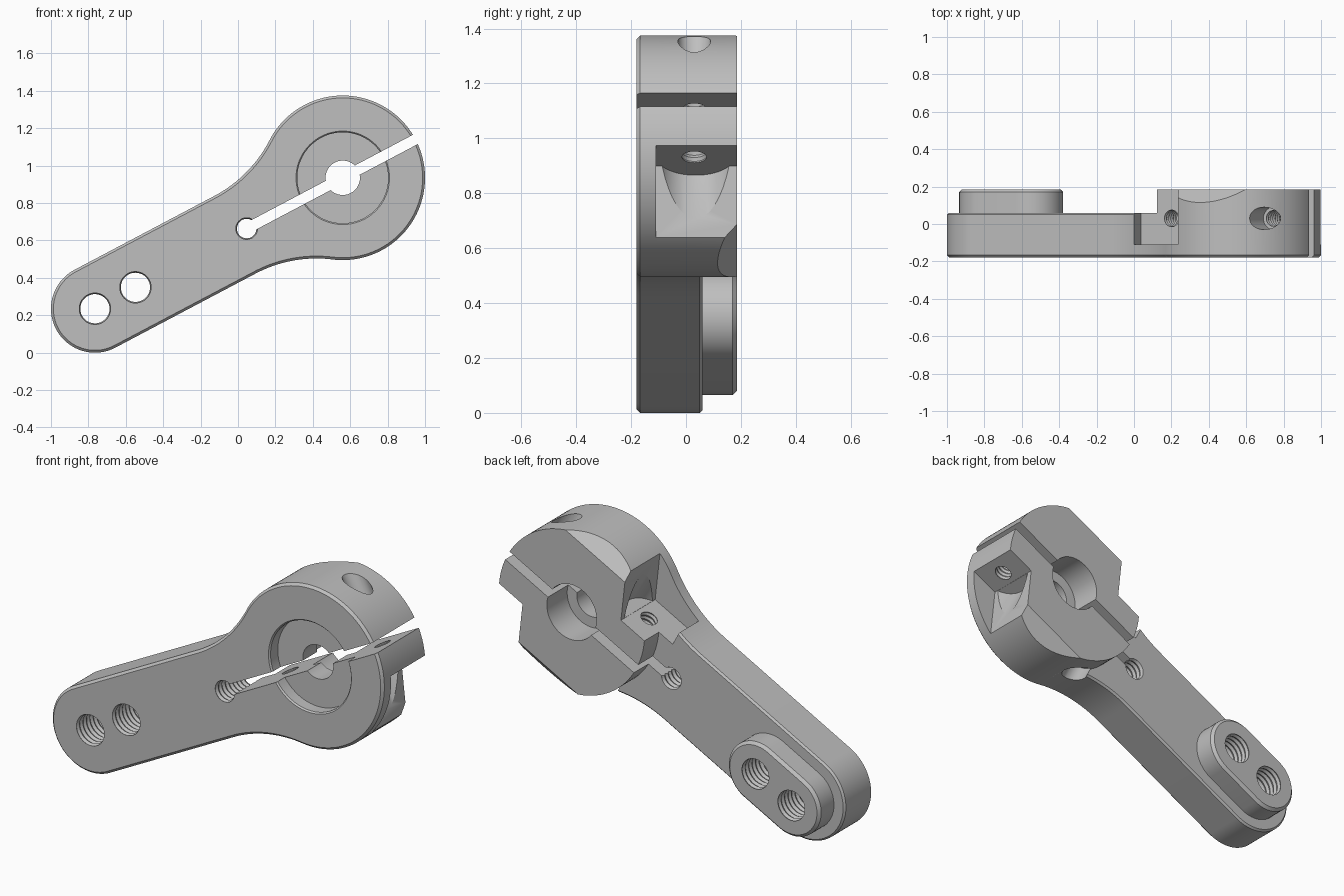
import bpy, bmesh, math
from mathutils import Vector

cube = bpy.data.objects.get("Cube")
if cube:
    bpy.data.objects.remove(cube, do_unlink=True)

# Local frame: s runs along the arm, n across it, y through the thickness
HUB = Vector((0.56, 0.935))
LEN = 1.4985
ANG = math.atan2(0.70, 1.325)
FRONT, STEP, BACK = -0.18, 0.06, 0.185
HUB_R, ARM_R, FILLET = 0.44, 0.235, 0.70


def place(s, n, y):
    c, d = math.cos(ANG), math.sin(ANG)
    return (HUB.x + s * c - n * d, y, HUB.y + s * d + n * c)


def arc(cx, cy, r, a0, a1, steps):
    return [(cx + r * math.cos(math.radians(a0 + (a1 - a0) * i / steps)),
             cy + r * math.sin(math.radians(a0 + (a1 - a0) * i / steps)))
            for i in range(steps + 1)]


def inset(points, d):
    """Offset a closed outline inwards by d."""
    if d == 0:
        return points
    count = len(points)
    area = sum(points[i - 1][0] * points[i][1] - points[i][0] * points[i - 1][1]
               for i in range(count))
    sign = 1 if area > 0 else -1
    result = []
    for i in range(count):
        p = Vector(points[i])
        e1 = (p - Vector(points[i - 1])).normalized()
        e2 = (Vector(points[(i + 1) % count]) - p).normalized()
        n1, n2 = Vector((-e1.y, e1.x)), Vector((-e2.y, e2.x))
        result.append(tuple(p + (n1 + n2) * (sign * d / (1 + n1.dot(n2)))))
    return result


def loft(name, rings):
    """Closed solid through rings of equal length."""
    bm = bmesh.new()
    loops = [[bm.verts.new(p) for p in ring] for ring in rings]
    for a, b in zip(loops, loops[1:]):
        for i in range(len(a)):
            bm.faces.new((a[i - 1], a[i], b[i], b[i - 1]))
    bm.faces.new(loops[0])
    bm.faces.new(loops[-1])
    bmesh.ops.recalc_face_normals(bm, faces=bm.faces)
    mesh = bpy.data.meshes.new(name)
    bm.to_mesh(mesh)
    bm.free()
    obj = bpy.data.objects.new(name, mesh)
    bpy.context.collection.objects.link(obj)
    return obj


def prism(name, outline, y0, y1, c0=0, c1=0):
    """Outline in (s, n) extruded along y with optional end chamfers."""
    levels = [(y0, c0)] + ([(y0 + c0, 0)] if c0 else [])
    levels += ([(y1 - c1, 0)] if c1 else []) + [(y1, c1)]
    return loft(name, [[place(s, n, y) for s, n in inset(outline, c)] for y, c in levels])


def lathe(name, profile, s0, along_y=True, y0=0, flip=1, segs=48):
    """Turned solid; profile holds (radius, height) along y or along n."""
    rings = []
    for r, h in profile:
        circle = arc(0, 0, r, 0, 360, segs)[:-1]
        if along_y:
            rings.append([place(s0 + a, b, h) for a, b in circle])
        else:
            rings.append([place(flip * (s0 + a), flip * h, y0 + b) for a, b in circle])
    return loft(name, rings)


def thread(r, h0, h1, pitch=0.03, depth=0.008):
    """Zigzag profile of a tapped hole."""
    count = round((h1 - h0) / pitch) * 2
    return [(r + depth * (i % 2), h0 + (h1 - h0) * i / count) for i in range(count + 1)]


def combine(body, tool, operation):
    mod = body.modifiers.new("combine", 'BOOLEAN')
    mod.operation, mod.solver, mod.object = operation, 'EXACT', tool
    bpy.context.view_layer.update()
    graph = bpy.context.evaluated_depsgraph_get()
    mesh = bpy.data.meshes.new_from_object(body.evaluated_get(graph))
    body.modifiers.clear()
    body.data = mesh
    bpy.data.objects.remove(tool, do_unlink=True)


# Arm with rounded end and flared neck
tangent_s = -math.sqrt((HUB_R + FILLET) ** 2 - (ARM_R + FILLET) ** 2)
end_angle = math.degrees(math.atan2(-(ARM_R + FILLET), -tangent_s))
upper = arc(-LEN, 0, ARM_R, 180, 90, 24)
upper += arc(tangent_s, ARM_R + FILLET, FILLET, -90, end_angle, 20)
upper.append((0, 0.36))
outline = upper + [(s, -n) for s, n in reversed(upper[1:])]
body = prism("clamp_arm", outline, FRONT, STEP, 0.013, 0.01)

# Round clamp hub and the raised pad at the arm end
hub = prism("hub", arc(0, 0, HUB_R, 0, 360, 120)[:-1], FRONT, BACK, 0.013)
combine(body, hub, 'UNION')
HOLES = (-LEN, -LEN + 0.245)
pad_outline = arc(HOLES[0], 0, 0.17, 90, 270, 24) + arc(HOLES[1], 0, 0.17, -90, 90, 24)
combine(body, prism("end_pad", pad_outline, 0.0, BACK, 0, 0.015), 'UNION')

cutters = []

# Stepped centre bore: shallow front recess, through hole, back socket
bore = [(0.25, FRONT - 0.02), (0.25, FRONT), (0.243, FRONT + 0.008), (0.243, -0.11),
        (0.092, -0.11), (0.092, 0.01), (0.15, 0.01), (0.15, 0.25)]
cutters.append(lathe("bore_cutter", bore, 0, segs=64))

# Tapped holes in the pad, and the relief hole at the slit end
for s in HOLES:
    cutters.append(lathe("tapped_hole_cutter", thread(0.078, -0.22, 0.22), s))
SLIT_S = -0.581
cutters.append(lathe("relief_hole_cutter", thread(0.052, -0.22, 0.22), SLIT_S, segs=32))

# Clamping slit
W = 0.028
cutters.append(prism("slit_cutter", [(SLIT_S, -W), (0.6, -W), (0.6, W), (SLIT_S, W)],
                     -0.3, 0.3))

# Screw pockets, screw holes and back chamfers, repeated by half a turn
pocket = [(0.246, -0.17), (0.12, -0.49), (0.5, -0.49), (0.5, -0.17)]
wedge = [(0.36, 0.195), (0.6, 0.195), (0.6, -0.045)]
for flip in (1, -1):
    cutters.append(prism("pocket_cutter", [(flip * s, flip * n) for s, n in pocket],
                         -0.11, 0.25))
    cutters.append(lathe("screw_head_cutter", [(0.14, -0.5), (0.14, -0.171)],
                         0.315, False, 0.035, flip))
    screw = thread(0.042, -0.25, 0.2, 0.025, 0.006) + [(0.06, 0.2), (0.06, 0.55)]
    cutters.append(lathe("screw_hole_cutter", screw, 0.315, False, 0.03, flip, 32))
    cutters.append(loft("chamfer_cutter", [[place(s, flip * n, y) for n, y in wedge]
                                           for s in (-0.45, 0.45)]))

for cutter in cutters:
    cutter.hide_render = True
    combine(body, cutter, 'DIFFERENCE')

# Grey metal
metal = bpy.data.materials.new("grey_metal")
metal.use_nodes = True
colour = (0.52, 0.52, 0.52, 1)
metal.diffuse_color = colour
metal.node_tree.nodes["Principled BSDF"].inputs["Base Color"].default_value = colour
body.data.materials.clear()
body.data.materials.append(metal)
for face in body.data.polygons:
    face.material_index = 0

bpy.ops.object.select_all(action='DESELECT')
body.select_set(True)
bpy.context.view_layer.objects.active = body
bpy.ops.object.shade_smooth_by_angle(angle=math.radians(25))
